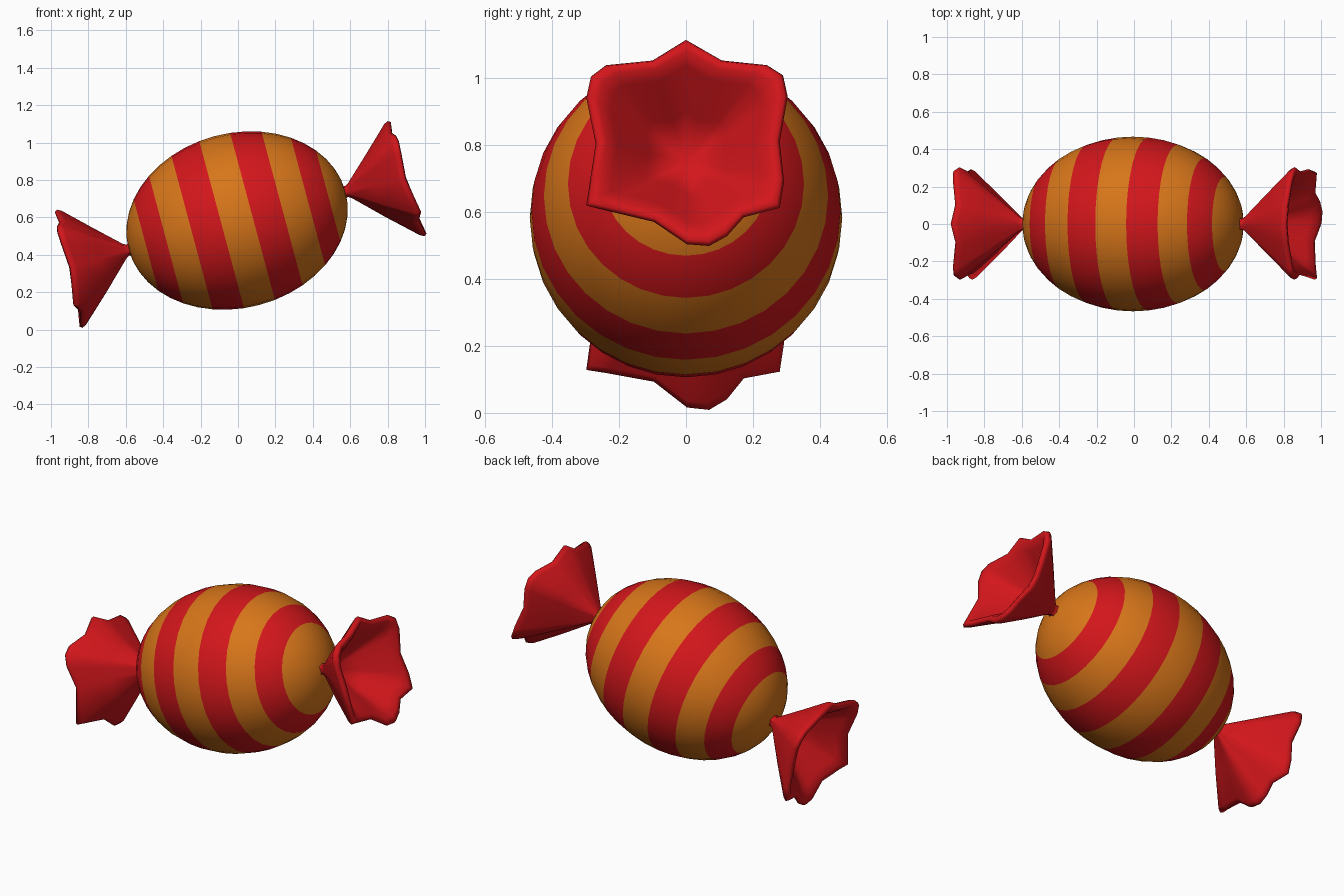
import bpy, bmesh
from math import sin, cos, pi, radians, hypot

if "Cube" in bpy.data.objects:
    bpy.data.objects.remove(bpy.data.objects["Cube"])

CENTRE = (-0.005, 0, 0.583)
TILT = radians(-15)

def material(name, rgb):
    m = bpy.data.materials.new(name)
    m.diffuse_color = (*rgb, 1)
    m.use_nodes = True
    m.node_tree.nodes["Principled BSDF"].inputs["Base Color"].default_value = m.diffuse_color
    return m

red = material("red_wrap", (0.65, 0.008, 0.011))
orange = material("orange_wrap", (0.68, 0.18, 0.01))

def skin(name, rings, mats, band_mat=lambda i: 0):
    """Join closed rings of points; a ring with one point is a pole."""
    bm = bmesh.new()
    loops = [[bm.verts.new(p) for p in ring] for ring in rings]
    for i, (a, b) in enumerate(zip(loops, loops[1:])):
        n = max(len(a), len(b))
        for k in range(n):
            quad = []
            for v in (a[k % len(a)], a[(k + 1) % len(a)], b[(k + 1) % len(b)], b[k % len(b)]):
                if v not in quad:
                    quad.append(v)
            bm.faces.new(quad).material_index = band_mat(i)
    bmesh.ops.recalc_face_normals(bm, faces=bm.faces)
    for f in bm.faces:
        f.smooth = True
    me = bpy.data.meshes.new(name)
    bm.to_mesh(me)
    bm.free()
    for m in mats:
        me.materials.append(m)
    ob = bpy.data.objects.new(name, me)
    bpy.context.collection.objects.link(ob)
    ob.location = CENTRE
    ob.rotation_euler = (0, TILT, 0)
    return ob

# Striped body: ellipsoid along local x, eleven equal latitude bands, wide end caps
BANDS, SUB, SIDES = 11, 2, 32
rings = []
for i in range(BANDS * SUB + 1):
    a = pi * i / (BANDS * SUB)
    x, r = -0.6 * cos(a), 0.467 * sin(a)
    if i in (0, BANDS * SUB):
        rings.append([(x, 0, 0)])
    else:
        rings.append([(x, r * cos(2 * pi * k / SIDES), r * sin(2 * pi * k / SIDES))
                      for k in range(SIDES)])

def stripe(i):
    band = i // SUB
    return 1 if band in (2, 4, 6, 8) else 0

skin("candy_body", rings, [orange, red], stripe)

# Twisted wrapper ends: ruffled rim outline (y, z as seen from the right)
rim = [(0, 1.128), (.107, 1.069), (.242, 1.05), (.29, 1.018), (.304, .955),
       (.28, .824), (.293, .70), (.28, .618), (.173, .594), (.122, .534),
       (.069, .504), (.003, .51), (-.096, .582), (-.239, .612), (-.298, .624),
       (-.27, .818), (-.298, .952), (-.284, 1.015), (-.239, 1.05), (-.1, 1.069)]
rim = [(y, (z - 0.833) / cos(TILT)) for y, z in rim]

# Fan profile: (scale of rim, position along axis): knot, outer cone, lip, inner cup
fan = [(0, .56), (.11, .57), (.12, .59), (.09, .605), (.13, .625), (.55, .765),
       (.96, .902), (1, .925), (.97, .94), (.88, .935), (.76, .90), (.4, .77), (0, .65)]

def wrapper_end(name, side):
    rings = []
    for s, u in fan:
        if s == 0:
            rings.append([(side * u, 0, 0)])
        else:
            rings.append([(side * (u + s * s * (0.3 * (hypot(y, v) - 0.31) - 0.03 * v)), y * s, v * s)
                          for y, v in rim])
    skin(name, rings, [red])

wrapper_end("wrapper_end_right", 1)
wrapper_end("wrapper_end_left", -1)
